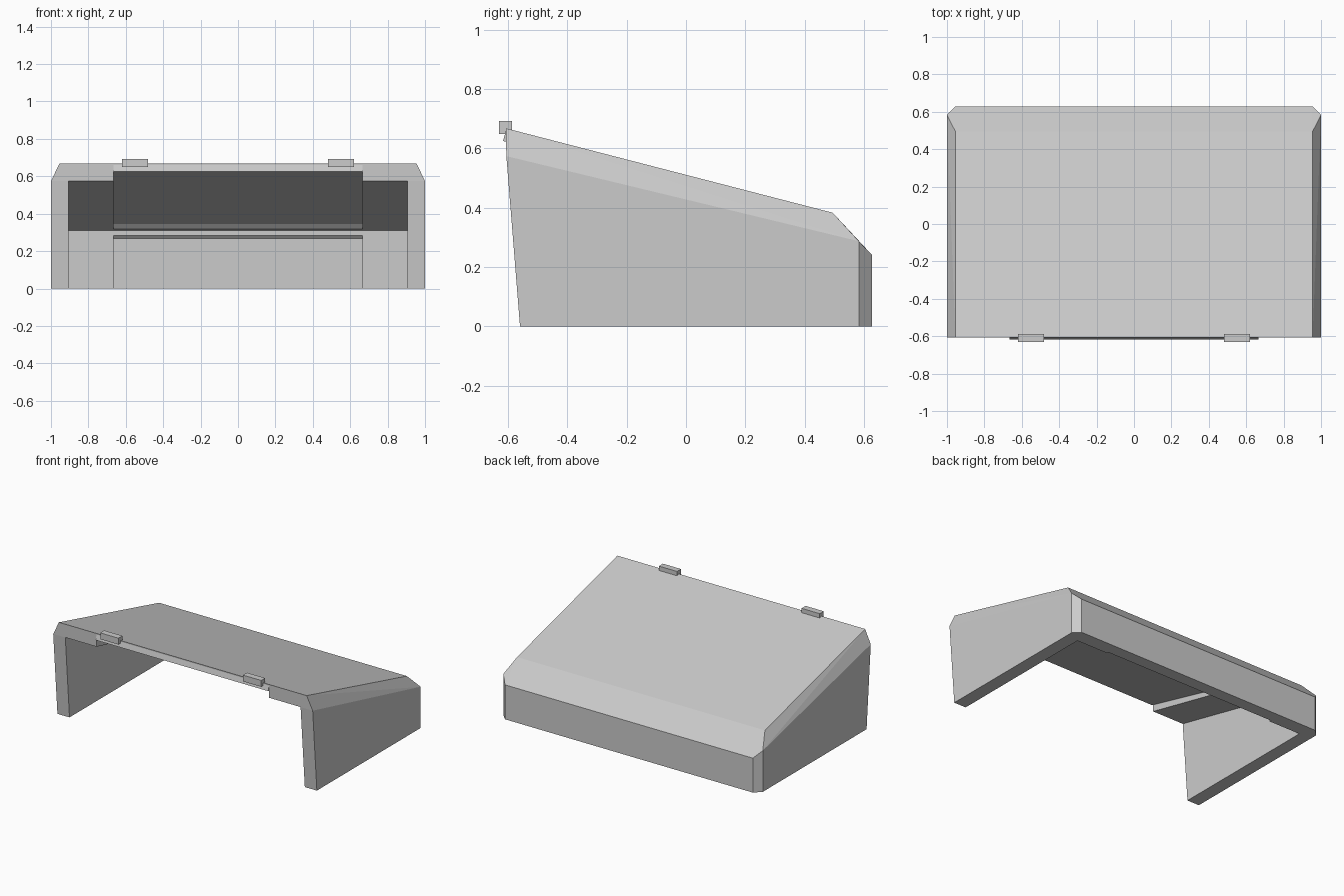
import bpy, bmesh

if "Cube" in bpy.data.objects:
    bpy.data.objects.remove(bpy.data.objects["Cube"])


def make_object(name, bm):
    bmesh.ops.recalc_face_normals(bm, faces=bm.faces)
    mesh = bpy.data.meshes.new(name)
    bm.to_mesh(mesh)
    bm.free()
    obj = bpy.data.objects.new(name, mesh)
    bpy.context.collection.objects.link(obj)
    return obj


def prism(name, profile, half_width):
    """Extrude a (y, z) side profile symmetrically along x."""
    bm = bmesh.new()
    face = bm.faces.new([bm.verts.new((-half_width, y, z)) for y, z in profile])
    ext = bmesh.ops.extrude_face_region(bm, geom=[face])
    verts = [g for g in ext["geom"] if isinstance(g, bmesh.types.BMVert)]
    bmesh.ops.translate(bm, verts=verts, vec=(2 * half_width, 0, 0))
    return make_object(name, bm)


def cut(target, cutter):
    mod = target.modifiers.new("cut", "BOOLEAN")
    mod.operation = "DIFFERENCE"
    mod.solver = "EXACT"
    mod.object = cutter
    bpy.context.view_layer.objects.active = target
    bpy.ops.object.modifier_apply(modifier=mod.name)
    bpy.data.objects.remove(cutter, do_unlink=True)


# Outer body: chamfered wedge, mirrored across x
half = [(1, -0.56, 0), (1, -0.606, 0.574), (0.955, -0.608, 0.668),
        (0.955, 0.495, 0.383), (1, 0.583, 0.287), (0.955, 0.628, 0.24),
        (1, 0.583, 0), (0.955, 0.628, 0)]
bm = bmesh.new()
for x, y, z in half:
    bm.verts.new((x, y, z))
    bm.verts.new((-x, y, z))
bmesh.ops.convex_hull(bm, input=bm.verts)
bmesh.ops.dissolve_limit(bm, angle_limit=0.01, verts=bm.verts, edges=bm.edges)
shell = make_object("cover_shell", bm)

# Hollow between the side walls, open at the front and bottom
cut(shell, prism("hollow_cutter",
                 [(-0.8, -0.2), (-0.8, 0.62), (0.53, 0.31), (0.53, -0.2)], 0.907))

# Higher central recess that leaves a thin bent roof panel
cut(shell, prism("recess_cutter",
                 [(-0.8, -0.3), (-0.8, 0.672), (0.475, 0.344), (0.543, 0.268),
                  (0.543, -0.3)], 0.665))

# Front lip of the roof panel, square to the slope
prism("front_lip", [(-0.606, 0.667), (-0.617, 0.625), (-0.59, 0.618), (-0.59, 0.66)], 0.665)

# Two small hinge blocks on the front top edge
for side, x in (("left", -0.55), ("right", 0.55)):
    bpy.ops.mesh.primitive_cube_add(size=1, location=(x, -0.609, 0.671))
    block = bpy.context.object
    block.name = f"hinge_block_{side}"
    block.scale = (0.14, 0.044, 0.044)
